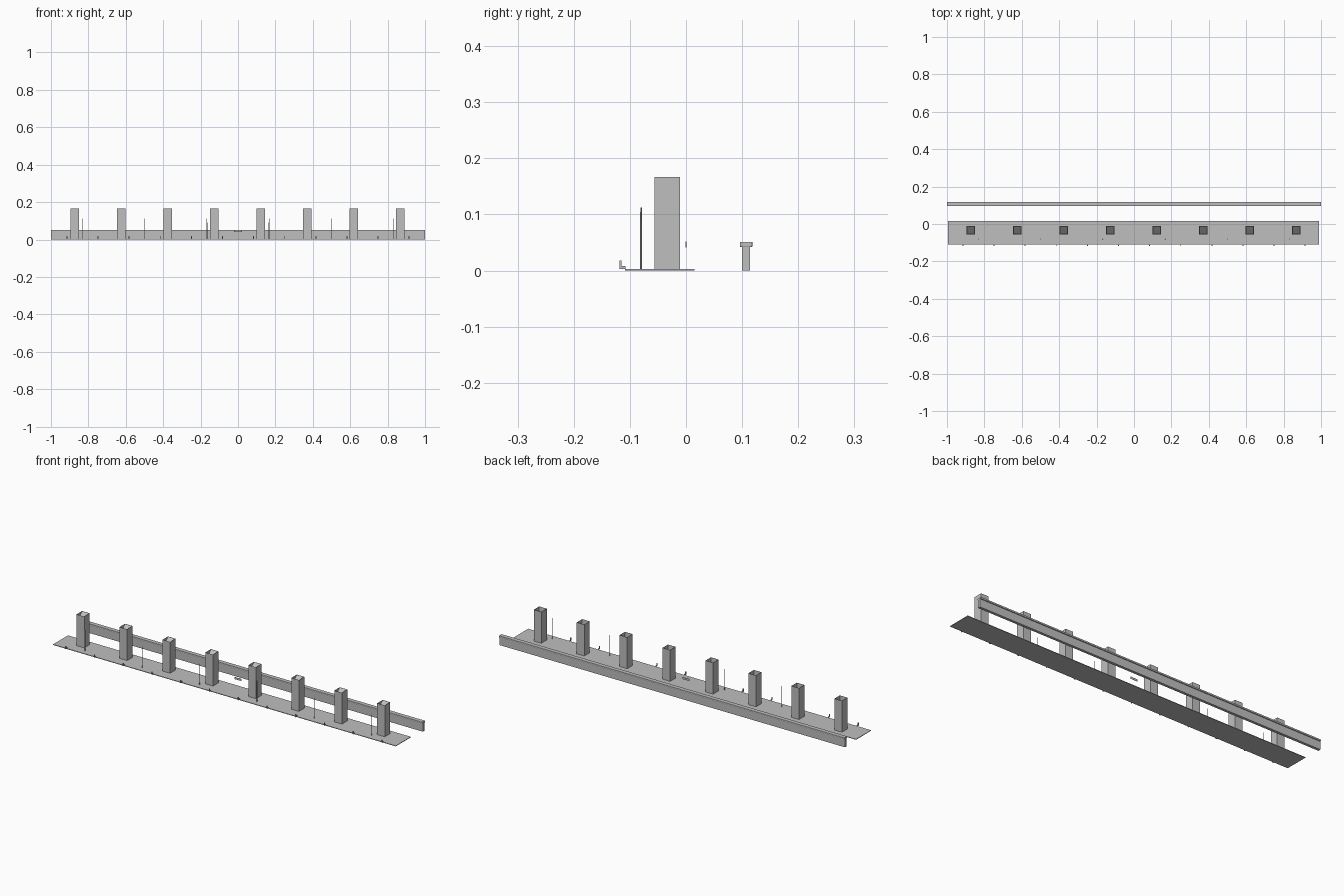
import bpy, bmesh

if "Cube" in bpy.data.objects:
    bpy.data.objects.remove(bpy.data.objects["Cube"])

grey = bpy.data.materials.new("concrete_grey")
grey.diffuse_color = (0.52, 0.52, 0.52, 1)
grey.use_nodes = True
grey.node_tree.nodes["Principled BSDF"].inputs["Base Color"].default_value = grey.diffuse_color


def finish(name, bm):
    bmesh.ops.recalc_face_normals(bm, faces=bm.faces)
    me = bpy.data.meshes.new(name)
    bm.to_mesh(me)
    bm.free()
    me.materials.append(grey)
    ob = bpy.data.objects.new(name, me)
    bpy.context.collection.objects.link(ob)
    return ob


def add_box(bm, x0, x1, y0, y1, z0, z1):
    vs = bmesh.ops.create_cube(bm, size=1)["verts"]
    for v in vs:
        v.co = (x1 if v.co.x > 0 else x0,
                y1 if v.co.y > 0 else y0,
                z1 if v.co.z > 0 else z0)
    return vs


def box(name, *dims):
    bm = bmesh.new()
    add_box(bm, *dims)
    return finish(name, bm)


# platform deck
box("platform_deck", -0.995, 0.99, -0.109, 0.015, 0, 0.003)

# back wall with overhanging cap
box("back_wall", -1, 1, 0.1, 0.114, 0, 0.042)
cap = box("wall_cap", -1, 1, 0.096, 0.1185, 0.042, 0.051)
bevel = cap.modifiers.new("soft_edges", "BEVEL")
bevel.width = 0.0015
bevel.segments = 2

# pillars with a recessed top sloping down to the front
for i in range(8):
    cx = -0.873 + i * 0.2486
    bm = bmesh.new()
    add_box(bm, cx - 0.022, cx + 0.022, -0.056, -0.011, 0.003, 0.167)
    bm.normal_update()
    top = max(bm.faces, key=lambda f: f.calc_center_median().z)
    bmesh.ops.inset_region(bm, faces=[top], thickness=0.002)
    for v in top.verts:
        if v.co.y < -0.033:
            v.co.z -= 0.04
    finish(f"pillar_{i + 1}", bm)

# slim lamp posts
for i in range(6):
    bm = bmesh.new()
    bmesh.ops.create_cone(bm, cap_ends=True, segments=8, radius1=0.002,
                          radius2=0.0015, depth=0.109)
    bmesh.ops.translate(bm, verts=bm.verts, vec=(-0.83 + i * 0.332, -0.08, 0.0575))
    finish(f"lamp_post_{i + 1}", bm)

# small upright brackets along the front edge
for i in range(12):
    cx = -0.915 + i * 0.1664
    bm = bmesh.new()
    add_box(bm, cx - 0.0025, cx + 0.0025, -0.1185, -0.115, 0.003, 0.018)
    add_box(bm, cx - 0.0025, cx + 0.0025, -0.115, -0.108, 0.003, 0.008)
    finish(f"edge_bracket_{i + 1}", bm)

# thin sign plate in the middle
box("sign_plate", -0.021, 0.021, -0.0005, 0.0005, 0.041, 0.052)
